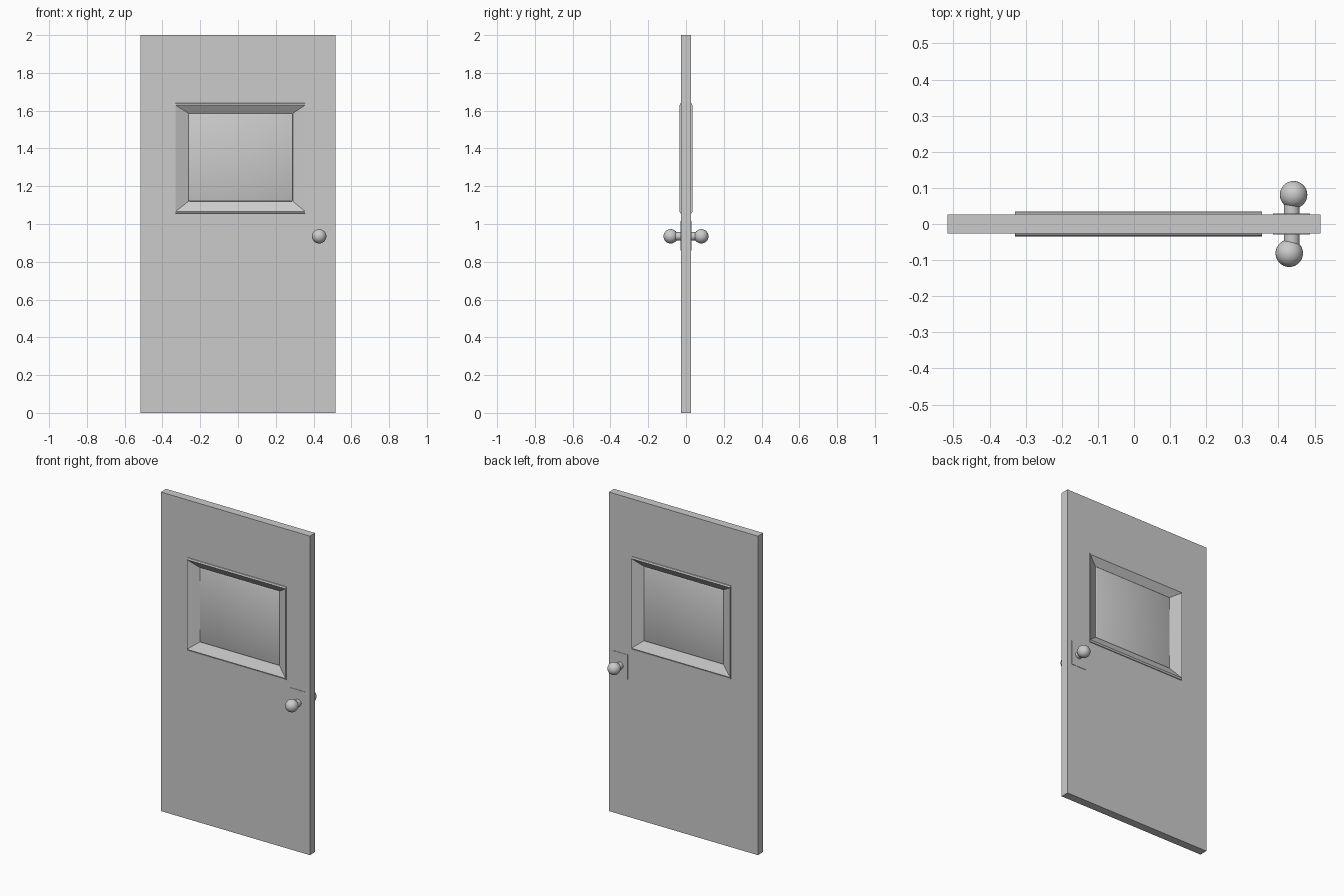
import bpy, bmesh, math

if "Cube" in bpy.data.objects:
    bpy.data.objects.remove(bpy.data.objects["Cube"])


def finish(bm, name):
    bmesh.ops.recalc_face_normals(bm, faces=bm.faces)
    me = bpy.data.meshes.new(name)
    bm.to_mesh(me)
    bm.free()
    ob = bpy.data.objects.new(name, me)
    bpy.context.collection.objects.link(ob)
    return ob


def ring_solid(name, rings):
    """Closed solid with a window: rectangular rings (x0, x1, z0, z1, y) joined in a loop."""
    bm = bmesh.new()
    loops = [[bm.verts.new(p) for p in ((x0, y, z0), (x1, y, z0), (x1, y, z1), (x0, y, z1))]
             for x0, x1, z0, z1, y in rings]
    for i, a in enumerate(loops):
        b = loops[(i + 1) % len(loops)]
        for k in range(4):
            n = (k + 1) % 4
            bm.faces.new((a[k], a[n], b[n], b[k]))
    return finish(bm, name)


def both_sides(front):
    """Mirror a list of front rings to the back."""
    return front + [r[:4] + (-r[4],) for r in reversed(front)]


def box(name, x0, x1, y0, y1, z0, z1):
    bm = bmesh.new()
    bmesh.ops.create_cube(bm, size=1)
    for v in bm.verts:
        v.co = ((x0 + x1) / 2 + v.co.x * (x1 - x0),
                (y0 + y1) / 2 + v.co.y * (y1 - y0),
                (z0 + z1) / 2 + v.co.z * (z1 - z0))
    return finish(bm, name)


def smooth(ob, angle=40):
    bpy.ops.object.select_all(action='DESELECT')
    ob.select_set(True)
    bpy.context.view_layer.objects.active = ob
    bpy.ops.object.shade_smooth_by_angle(angle=math.radians(angle))


# Door slab with window opening
T = 0.026
ring_solid("door_slab", both_sides([
    (-0.517, 0.517, 0.0, 2.0, -T),
    (-0.325, 0.350, 1.06, 1.635, -T)]))

# Window frame: raised rim sloping in to the panel, on both faces
ring_solid("window_frame", both_sides([
    (-0.330, 0.355, 1.055, 1.640, -0.025),
    (-0.330, 0.355, 1.057, 1.638, -0.030),
    (-0.330, 0.355, 1.067, 1.629, -0.034),
    (-0.262, 0.290, 1.120, 1.586, -0.004)]))

# Window panel with softened edges
panel = box("window_panel", -0.262, 0.290, -0.007, 0.007, 1.120, 1.586)
bev = panel.modifiers.new("bevel", 'BEVEL')
bev.width = 0.005
bev.segments = 2
for p in panel.data.polygons:
    p.use_smooth = True

# Handle plate, stem and knob on each face
Z = 0.935
for side, s, knob_x, stem_x in (("front", -1, 0.430, 0.437), ("back", 1, 0.442, 0.437)):
    ya, yb = sorted((s * 0.020, s * 0.0285))
    box("handle_plate_" + side, 0.385, 0.487, ya, yb, 0.860, 1.015)

    bpy.ops.mesh.primitive_cylinder_add(vertices=32, radius=0.022, depth=0.048,
                                        location=(stem_x, s * 0.044, Z),
                                        rotation=(math.pi / 2, 0, 0))
    bpy.context.object.name = "knob_stem_" + side
    smooth(bpy.context.object)

    bpy.ops.mesh.primitive_uv_sphere_add(segments=32, ring_count=16, radius=0.038,
                                         location=(knob_x, s * 0.081, Z))
    bpy.context.object.name = "knob_" + side
    smooth(bpy.context.object)
